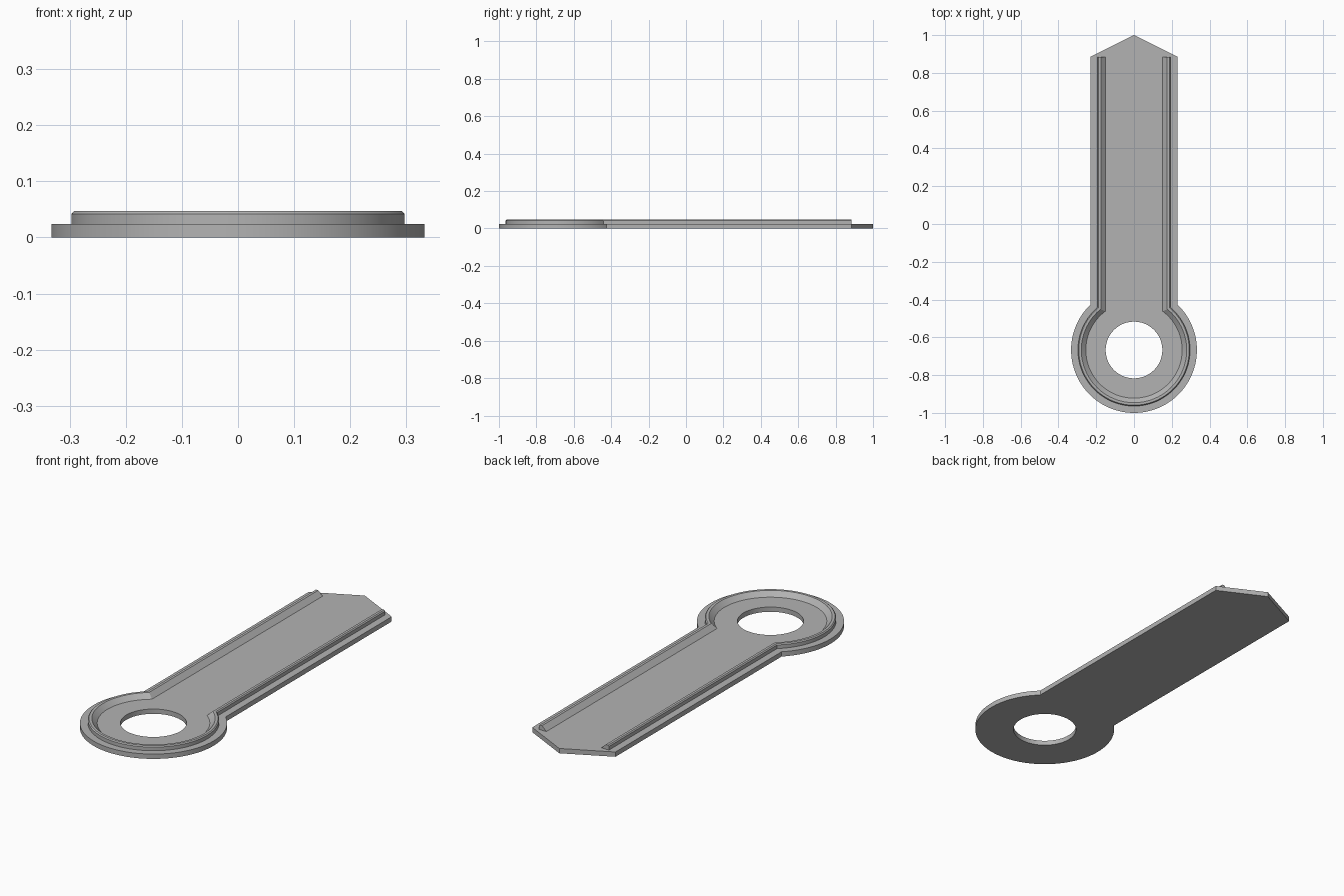
import bpy
import bmesh
import math

cube = bpy.data.objects.get("Cube")
if cube:
    bpy.data.objects.remove(cube, do_unlink=True)

RING_Y, RING_R, HOLE_R = -0.667, 0.333, 0.15   # round end
HALF_W, SHOULDER_Y, TIP_Y = 0.23, 0.885, 1.0   # arm and pointed end
PLATE_H, RIM_H = 0.024, 0.047
STEPS = 96

grey = bpy.data.materials.new("plain grey")
grey.use_nodes = True
colour = (0.45, 0.45, 0.45, 1)
grey.diffuse_color = colour
grey.node_tree.nodes["Principled BSDF"].inputs["Base Color"].default_value = colour


def outline(inset):
    """Keyhole path from the right shoulder, round the ring, to the left shoulder."""
    r, w = RING_R - inset, HALF_W - inset
    start = math.acos(w / r)
    sweep = math.pi + 2 * start
    pts = [(w, SHOULDER_Y)]
    for i in range(STEPS + 1):
        a = start - sweep * i / STEPS
        pts.append((r * math.cos(a), RING_Y + r * math.sin(a)))
    return pts + [(-w, SHOULDER_Y)]


def finish(bm, name):
    bmesh.ops.recalc_face_normals(bm, faces=bm.faces)
    mesh = bpy.data.meshes.new(name)
    bm.to_mesh(mesh)
    bm.free()
    mesh.materials.append(grey)
    obj = bpy.data.objects.new(name, mesh)
    bpy.context.collection.objects.link(obj)
    bpy.ops.object.select_all(action="DESELECT")
    obj.select_set(True)
    bpy.context.view_layer.objects.active = obj
    bpy.ops.object.shade_smooth_by_angle(angle=math.radians(20))
    return obj


# Base plate: keyhole outline with a pointed end and a round hole
bm = bmesh.new()
hole = [(HOLE_R * math.cos(math.tau * i / STEPS),
         RING_Y + HOLE_R * math.sin(math.tau * i / STEPS)) for i in range(STEPS)]
for loop in (outline(0) + [(0, TIP_Y)], hole):
    verts = [bm.verts.new((x, y, 0)) for x, y in loop]
    for a, b in zip(verts, verts[1:] + verts[:1]):
        bm.edges.new((a, b))
bmesh.ops.triangle_fill(bm, edges=bm.edges[:], use_beauty=True, normal=(0, 0, 1))
top = bmesh.ops.extrude_face_region(bm, geom=bm.faces[:], use_keep_orig=True)
bmesh.ops.translate(bm, vec=(0, 0, PLATE_H),
                    verts=[v for v in top["geom"] if isinstance(v, bmesh.types.BMVert)])
finish(bm, "base_plate")

# Raised rim: one section (inset, height) swept along the keyhole outline
section = [(0.036, 0.01), (0.036, 0.042), (0.041, RIM_H),
           (0.054, RIM_H), (0.078, PLATE_H), (0.078, 0.01)]
bm = bmesh.new()
rows = [[bm.verts.new((x, y, z)) for x, y in outline(d)] for d, z in section]
for a, b in zip(rows, rows[1:] + rows[:1]):
    for i in range(len(a) - 1):
        bm.faces.new((a[i], a[i + 1], b[i + 1], b[i]))
for end in (0, -1):
    bm.faces.new([row[end] for row in rows])
finish(bm, "raised_rim")
